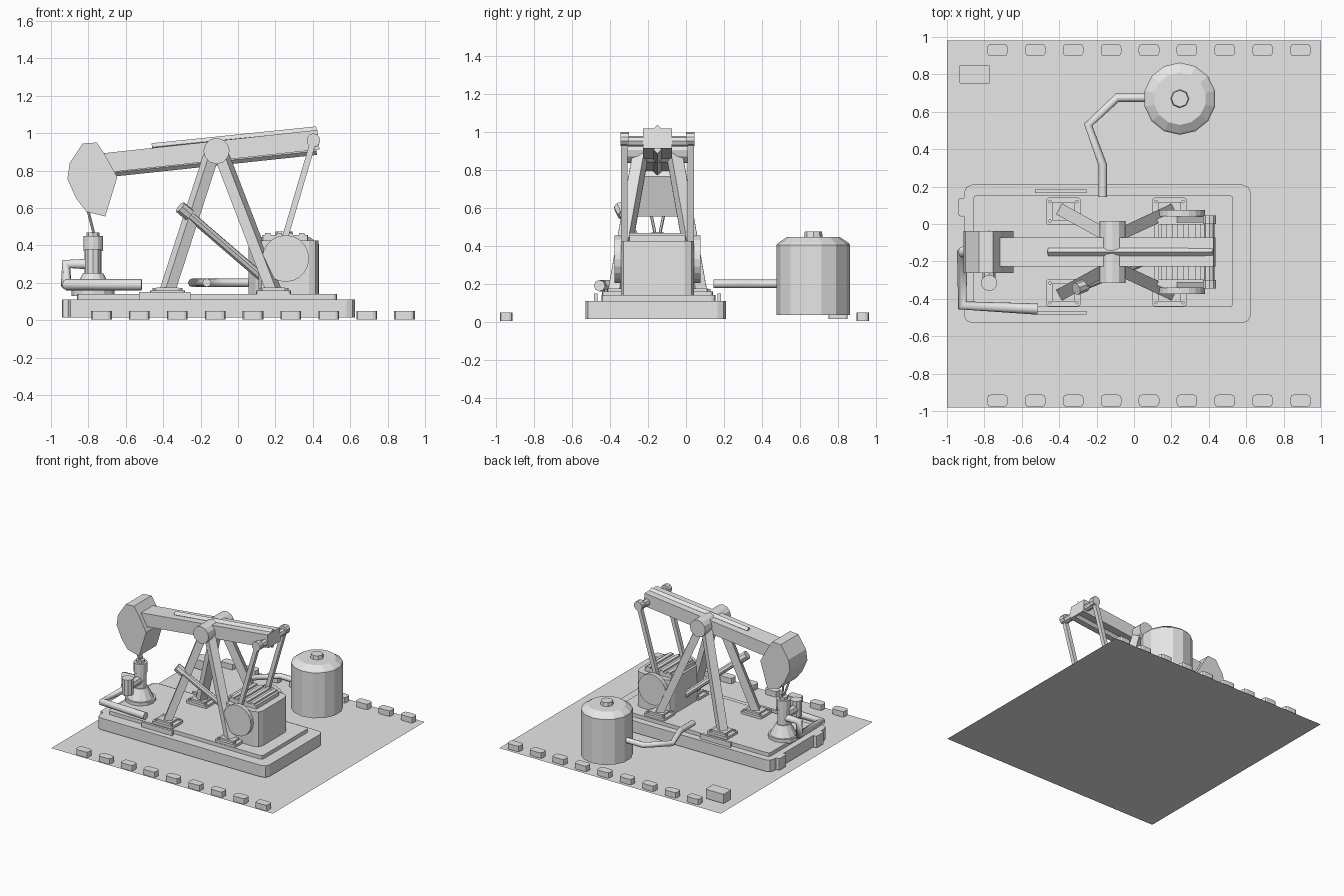
import bpy
import bmesh
import math
from mathutils import Vector, Matrix

cube = bpy.data.objects.get("Cube")
if cube:
    bpy.data.objects.remove(cube, do_unlink=True)

grey = bpy.data.materials.new("plain grey")
grey.use_nodes = True
grey.diffuse_color = (0.8, 0.8, 0.8, 1)
grey.node_tree.nodes["Principled BSDF"].inputs["Base Color"].default_value = (0.8, 0.8, 0.8, 1)

MID = -0.15  # y of the pump's own mirror plane


def finish(name, bm):
    mesh = bpy.data.meshes.new(name)
    bmesh.ops.recalc_face_normals(bm, faces=bm.faces)
    bm.to_mesh(mesh)
    bm.free()
    mesh.materials.append(grey)
    obj = bpy.data.objects.new(name, mesh)
    bpy.context.collection.objects.link(obj)
    return obj


def block(name, x, y, z, chamfer=0):
    """Box from ranges, with optional chamfered upright edges."""
    bm = bmesh.new()
    size = [r[1] - r[0] for r in (x, y, z)]
    centre = [(r[0] + r[1]) / 2 for r in (x, y, z)]
    bmesh.ops.create_cube(bm, size=1, matrix=Matrix.Translation(centre) @ Matrix.Diagonal((*size, 1)))
    if chamfer:
        upright = [e for e in bm.edges if abs(e.verts[0].co.z - e.verts[1].co.z) > size[2] / 2]
        bmesh.ops.bevel(bm, geom=upright, offset=chamfer, segments=2, profile=0.5, affect='EDGES')
    return finish(name, bm)


def strut(name, a, b, width, height, roll=0):
    """Square bar between two points."""
    a, b = Vector(a), Vector(b)
    turn = (b - a).to_track_quat('X', 'Z').to_matrix().to_4x4()
    bm = bmesh.new()
    bmesh.ops.create_cube(bm, size=1, matrix=Matrix.Translation((a + b) / 2) @ turn
                          @ Matrix.Rotation(roll, 4, 'X')
                          @ Matrix.Diagonal(((b - a).length, width, height, 1)))
    return finish(name, bm)


def rod(name, a, b, r1, r2=None, sides=10):
    """Cylinder or cone between two points."""
    a, b = Vector(a), Vector(b)
    turn = (b - a).to_track_quat('Z', 'Y').to_matrix().to_4x4()
    bm = bmesh.new()
    bmesh.ops.create_cone(bm, cap_ends=True, segments=sides, radius1=r1,
                          radius2=r1 if r2 is None else r2, depth=(b - a).length,
                          matrix=Matrix.Translation((a + b) / 2) @ turn)
    return finish(name, bm)


def pipe(name, points, radius):
    """Round pipe along a bent path."""
    curve = bpy.data.curves.new(name, 'CURVE')
    curve.dimensions = '3D'
    curve.bevel_depth = radius
    curve.bevel_resolution = 2
    curve.use_fill_caps = True
    line = curve.splines.new('POLY')
    line.points.add(len(points) - 1)
    for p, co in zip(line.points, points):
        p.co = (*co, 1)
    curve.materials.append(grey)
    obj = bpy.data.objects.new(name, curve)
    bpy.context.collection.objects.link(obj)


# ground sheet
bm = bmesh.new()
bmesh.ops.create_grid(bm, x_segments=1, y_segments=1, size=1, matrix=Matrix.Diagonal((1, 0.98, 1, 1)))
finish("ground_sheet", bm)

# edge markers along front and back
for i in range(9):
    x = -0.73 + 0.2025 * i
    for label, y in (("front", -0.945), ("back", 0.93)):
        block(f"{label}_marker_{i + 1}", (x - 0.055, x + 0.055), (y - 0.033, y + 0.033),
              (0.005, 0.05), 0.02)
block("utility_box", (-0.935, -0.77), (0.75, 0.85), (0.015, 0.09), 0.01)

# foundation
block("foundation", (-0.91, 0.625), (-0.53, 0.21), (0.015, 0.11), 0.045)
block("foundation_deck", (-0.86, 0.53), (-0.445, 0.155), (0.11, 0.14), 0.02)
for side, s in (("left", 1), ("right", -1)):
    y = MID + s * 0.24
    block(f"{side}_foundation_tab", (-0.94, -0.9), (y - 0.05, y + 0.05), (0.015, 0.11), 0.015)
    y = MID + s * 0.325
    block(f"{side}_deck_rail", (-0.53, -0.255), (y - 0.01, y + 0.01), (0.11, 0.15))

# support frame: four legs on foot plates with bolts
HUB = Vector((-0.115, MID, 0.905))
for side, s in (("left", 1), ("right", -1)):
    for end, x in (("head", -0.377), ("crank", 0.19)):
        y = MID + s * 0.218
        block(f"{side}_{end}_foot_plate", (x - 0.093, x + 0.093), (y - 0.073, y + 0.073),
              (0.14, 0.16), 0.015)
        block(f"{side}_{end}_foot_shoe", (x - 0.06, x + 0.06), (y - 0.05, y + 0.05), (0.16, 0.175))
        for i, (dx, dy) in enumerate(((-1, -1), (-1, 1), (1, -1), (1, 1))):
            c = (x + dx * 0.072, y + dy * 0.052)
            rod(f"{side}_{end}_bolt_{i + 1}", (*c, 0.155), (*c, 0.172), 0.01, sides=6)
        strut(f"{side}_{end}_leg", (x, y, 0.16),
              HUB + Vector((0.03 if x > 0 else -0.03, s * 0.09, -0.03)), 0.065, 0.06)
rod("pivot_hub", HUB - Vector((0, 0.165, 0)), HUB + Vector((0, 0.165, 0)), 0.07, sides=12)

# walking beam with stiffening ribs
strut("walking_beam", (-0.72, MID, 0.84), (0.43, MID, 0.965), 0.155, 0.105)
strut("upper_rib", (-0.46, MID, 0.925), (0.42, MID, 1.015), 0.03, 0.03, math.pi / 4)
strut("lower_rib", (-0.66, MID, 0.79), (0.42, MID, 0.905), 0.03, 0.03, math.pi / 4)

# curved head at the end of the beam
outline = [(-0.83, 0.945), (-0.755, 0.95), (-0.715, 0.89), (-0.645, 0.765), (-0.71, 0.555),
           (-0.81, 0.58), (-0.865, 0.65), (-0.912, 0.755), (-0.9, 0.84)]
bm = bmesh.new()
face = bm.faces.new([bm.verts.new((x, MID - 0.113, z)) for x, z in outline])
out = bmesh.ops.extrude_face_region(bm, geom=[face])
bmesh.ops.translate(bm, vec=(0, 0.226, 0), verts=[g for g in out["geom"] if isinstance(g, bmesh.types.BMVert)])
finish("beam_head", bm)

# wellhead and hanging cables
WELL = Vector((-0.775, MID, 0))


def well(z, dx=0, dy=0):
    return WELL + Vector((dx, dy, z))


rod("wellhead_flange", well(0.13), well(0.165), 0.115, sides=12)
rod("wellhead_cone", well(0.165), well(0.25), 0.1, 0.055, 12)
rod("wellhead_column", well(0.24), well(0.39), 0.045, sides=12)
rod("wellhead_collar", well(0.37), well(0.45), 0.052, sides=12)
rod("wellhead_cap", well(0.45), well(0.47), 0.035, sides=8)
for side, s in (("left", 1), ("right", -1)):
    rod(f"{side}_cable", well(0.46, 0.005, s * 0.012), well(0.62, -0.035, s * 0.045), 0.008, sides=6)

# flow line from the wellhead
rod("valve_arm", well(0.31), well(0.31, 0, -0.165), 0.035, sides=8)
rod("valve_body", well(0.25, 0, -0.165), well(0.38, 0, -0.165), 0.044, sides=10)
pipe("flow_line", [well(0.3), (-0.918, MID, 0.3), (-0.918, MID, 0.19),
                   (-0.918, -0.435, 0.19), (-0.515, -0.455, 0.19)], 0.03)

# gearbox with ribbed lid
block("gearbox", (0.11, 0.43), (MID - 0.193, MID + 0.193), (0.14, 0.425), 0.05)
block("gearbox_lid", (0.13, 0.375), (MID - 0.15, MID + 0.15), (0.425, 0.455), 0.01)
for i in range(4):
    x = 0.16 + 0.06 * i
    block(f"lid_rib_{i + 1}", (x - 0.015, x + 0.015), (MID - 0.15, MID + 0.15), (0.455, 0.467))

# crank discs, connecting arms and crossbar
for side, s in (("left", 1), ("right", -1)):
    def at(x, z, off):
        return (x, MID + s * off, z)

    rod(f"{side}_crank_disc", at(0.255, 0.33, 0.19), at(0.255, 0.33, 0.225), 0.125, sides=20)
    strut(f"{side}_connecting_arm", at(0.245, 0.42, 0.175), at(0.405, 0.965, 0.175), 0.032, 0.032)
    rod(f"{side}_arm_pin", at(0.403, 0.962, 0.15), at(0.403, 0.962, 0.195), 0.037, sides=10)
rod("beam_crossbar", (0.403, MID - 0.16, 0.95), (0.403, MID + 0.16, 0.95), 0.028, sides=8)

# slanted exhaust
rod("slanted_exhaust", (0.15, -0.16, 0.21), (-0.28, -0.335, 0.58), 0.024, sides=8)
rod("exhaust_tip", (-0.26, -0.327, 0.563), (-0.31, -0.347, 0.605), 0.034, sides=8)

# storage tank and its pipe
TANK = Vector((0.245, 0.67, 0))
for name, z1, z2, r1, r2, sides in (("tank_wall", 0.035, 0.405, 0.193, 0.193, 14),
                                    ("tank_roof_rim", 0.405, 0.415, 0.193, 0.185, 14),
                                    ("tank_roof", 0.415, 0.445, 0.185, 0.14, 14),
                                    ("tank_hatch", 0.44, 0.475, 0.05, 0.045, 8)):
    rod(name, TANK + Vector((0, 0, z1)), TANK + Vector((0, 0, z2)), r1, r2, sides)
pipe("tank_pipe", [(0.12, 0.675, 0.2), (-0.09, 0.675, 0.2), (-0.245, 0.53, 0.2),
                   (-0.167, 0.315, 0.2), (-0.167, 0.145, 0.2)], 0.023)
